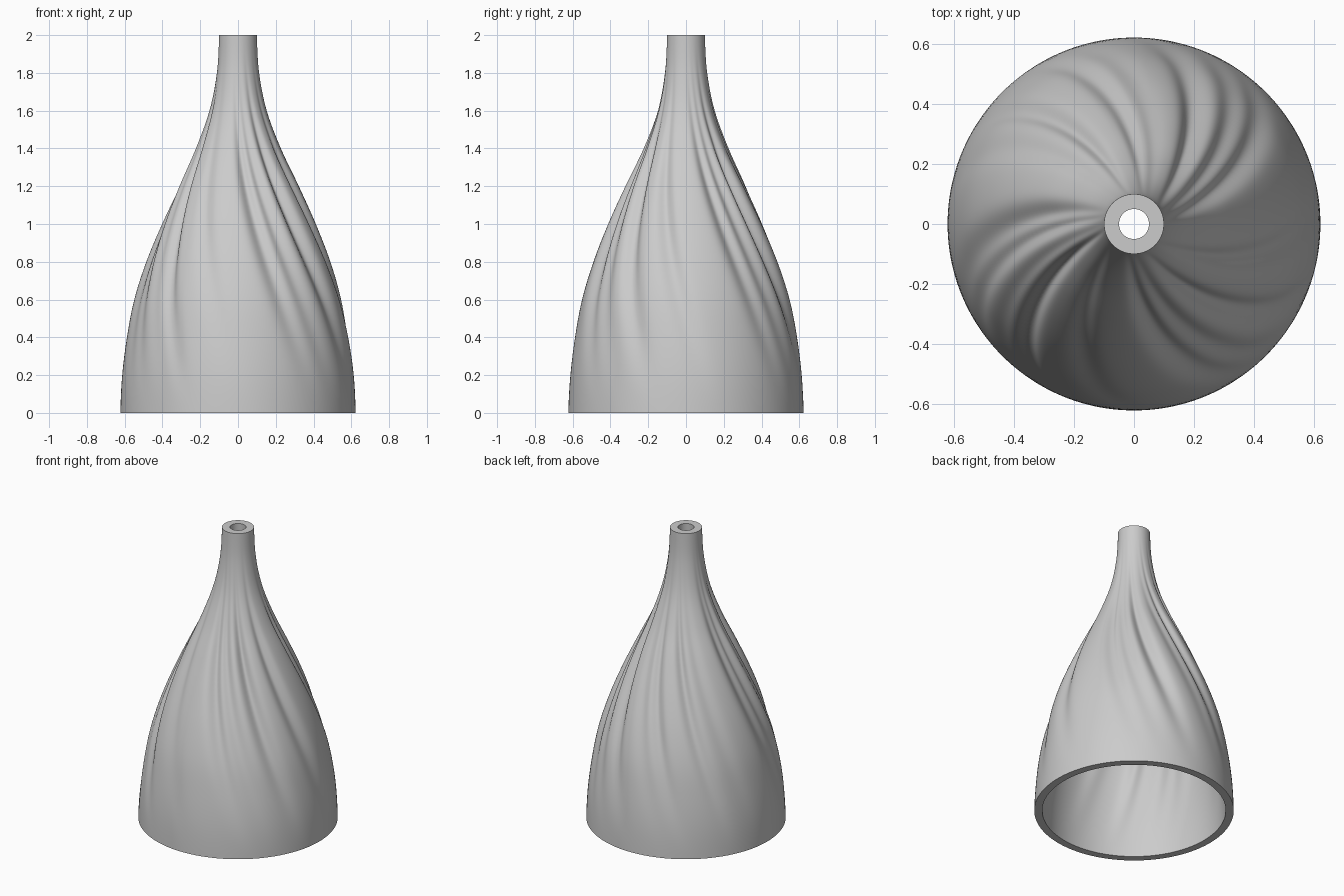
import bpy, bmesh, math

cube = bpy.data.objects.get("Cube")
if cube:
    bpy.data.objects.remove(cube, do_unlink=True)

SIDES, RINGS, HEIGHT, WALL = 360, 64, 2.0, 0.05
TWIST = 28.0  # degrees of groove twist per unit of height

# Outer radius at equal steps of height
PROFILE = [0.623, 0.613, 0.588, 0.55, 0.49, 0.412, 0.322, 0.227, 0.152, 0.112, 0.10]

# Grooves: angle at mid height, depth, half width in degrees
GROOVES = [(29, 0.035, 6), (42, 0.03, 6), (60, 0.045, 6), (85, 0.015, 6),
           (98, 0.03, 5), (125, 0.03, 5), (143, 0.012, 6),
           (180, 0.035, 7), (191, 0.03, 5), (206, 0.015, 5), (217, 0.045, 5),
           (245, 0.015, 6), (284, 0.04, 6), (297, 0.03, 6), (317, 0.045, 6),
           (345, 0.03, 6)]


def base_radius(z):
    """Smooth curve through the profile radii."""
    t = z / HEIGHT * (len(PROFILE) - 1)
    i = min(int(t), len(PROFILE) - 2)
    f = t - i
    last = len(PROFILE) - 1
    a, b, c, d = (PROFILE[min(max(i + k, 0), last)] for k in (-1, 0, 1, 2))
    return b + 0.5 * f * (c - a + f * (2*a - 5*b + 4*c - d + f * (3*(b - c) + d - a)))


def radius(angle, z):
    """Profile radius with the twisting grooves pressed in, fading at both ends."""
    r = base_radius(z)
    fade = math.sin(math.pi * z / HEIGHT) ** 2 * min(1, r / 0.3)
    local = angle - TWIST * (1 - z)
    dent = 0
    for centre, depth, width in GROOVES:
        off = (local + 2 * TWIST * (1 - z) - centre + 180) % 360 - 180
        dent += depth * math.exp(-(off / width) ** 2)
    return r - fade * dent


def add_surface(bm, inset):
    """Rings of vertices from bottom to top."""
    rings = []
    for j in range(RINGS + 1):
        z = HEIGHT * j / RINGS
        ring = []
        for i in range(SIDES):
            deg = 360 * i / SIDES
            r = radius(deg - 2 * TWIST * (1 - z), z) - inset
            a = math.radians(deg)
            ring.append(bm.verts.new((r * math.cos(a), r * math.sin(a), z)))
        rings.append(ring)
    return rings


def bridge(bm, low, high):
    for i in range(SIDES):
        k = (i + 1) % SIDES
        bm.faces.new((low[i], low[k], high[k], high[i]))


# Hollow shade: outer skin, inner skin and the two flat rims
bm = bmesh.new()
outer = add_surface(bm, 0)
inner = add_surface(bm, WALL)
for j in range(RINGS):
    bridge(bm, outer[j], outer[j + 1])
    bridge(bm, inner[j + 1], inner[j])
bridge(bm, outer[-1], inner[-1])
bridge(bm, inner[0], outer[0])

mesh = bpy.data.meshes.new("fluted_shade")
bm.to_mesh(mesh)
bm.free()
shade = bpy.data.objects.new("fluted_shade", mesh)
bpy.context.collection.objects.link(shade)

# Plain grey finish
grey = bpy.data.materials.new("light_grey")
grey.use_nodes = True
colour = (0.6, 0.6, 0.6, 1)
grey.diffuse_color = colour
grey.node_tree.nodes["Principled BSDF"].inputs["Base Color"].default_value = colour
mesh.materials.append(grey)

bpy.ops.object.select_all(action="DESELECT")
shade.select_set(True)
bpy.context.view_layer.objects.active = shade
bpy.ops.object.shade_smooth_by_angle(angle=math.radians(50))
